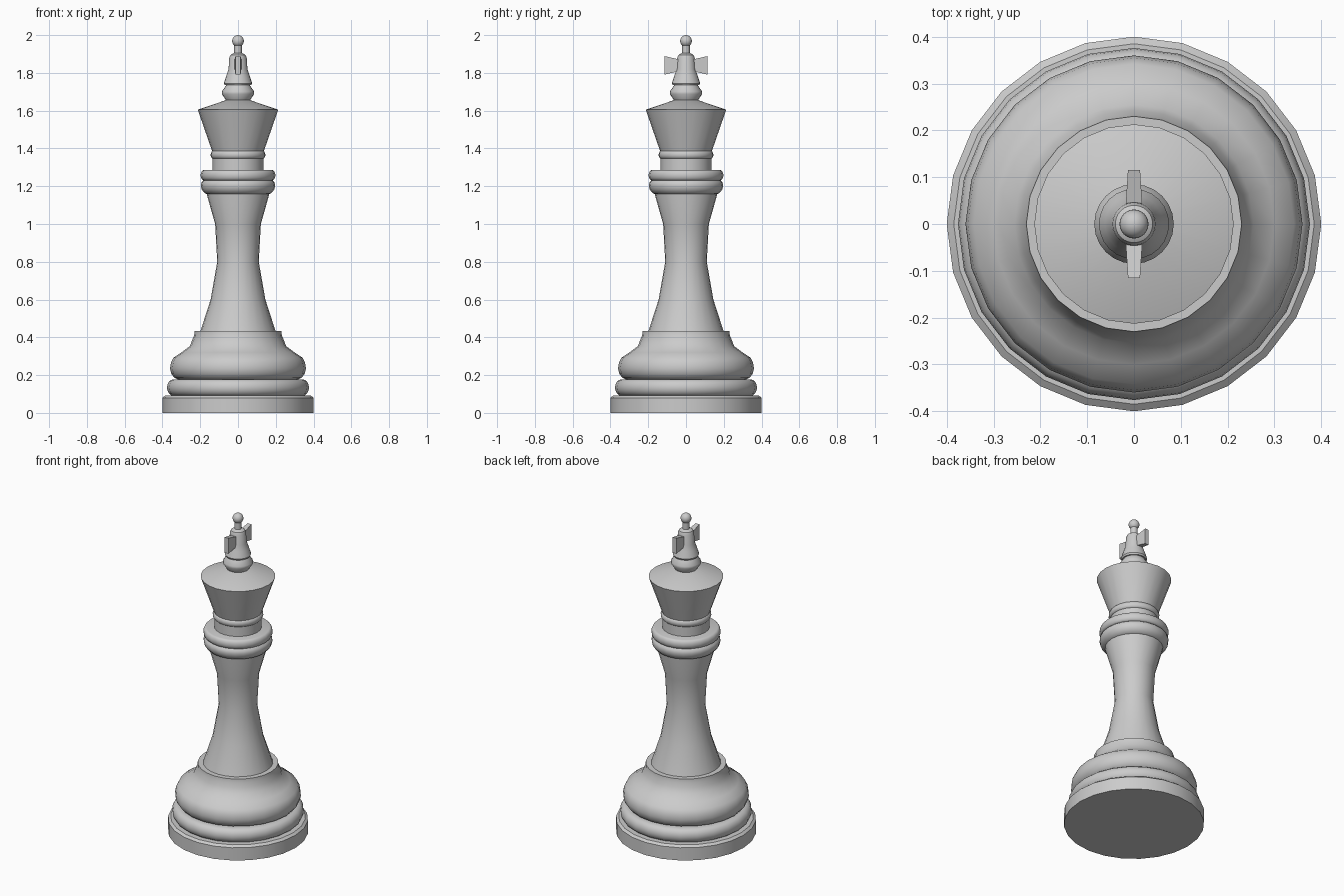
import bpy, bmesh, math

if "Cube" in bpy.data.objects:
    bpy.data.objects.remove(bpy.data.objects["Cube"])

SIDES = 24


def finish(name, bm):
    bmesh.ops.remove_doubles(bm, verts=bm.verts, dist=1e-5)
    bmesh.ops.recalc_face_normals(bm, faces=bm.faces)
    mesh = bpy.data.meshes.new(name)
    bm.to_mesh(mesh)
    bm.free()
    ob = bpy.data.objects.new(name, mesh)
    bpy.context.collection.objects.link(ob)
    bpy.ops.object.select_all(action='DESELECT')
    ob.select_set(True)
    bpy.context.view_layer.objects.active = ob
    bpy.ops.object.shade_smooth_by_angle(angle=math.radians(35))
    return ob


def lathe(name, profile):
    """Revolve (radius, height) points around z; ends close on the axis."""
    bm = bmesh.new()
    pts = [(0, profile[0][1])] + profile + [(0, profile[-1][1])]
    verts = [bm.verts.new((r, 0, z)) for r, z in pts]
    edges = [bm.edges.new(p) for p in zip(verts, verts[1:])]
    bmesh.ops.spin(bm, geom=verts + edges, cent=(0, 0, 0), axis=(0, 0, 1),
                   angle=math.tau, steps=SIDES)
    bmesh.ops.remove_doubles(bm, verts=bm.verts, dist=1e-5)
    bmesh.ops.dissolve_degenerate(bm, edges=bm.edges, dist=1e-5)
    return finish(name, bm)


def bead(r_in, r_out, z0, z1, n=8):
    """Half-round moulding from z0 to z1."""
    return [(r_in + (r_out - r_in) * math.sin(math.pi * i / n),
             (z0 + z1) / 2 - (z1 - z0) / 2 * math.cos(math.pi * i / n))
            for i in range(n + 1)]


# Stepped foot with two rounded mouldings
lathe("base_disc", [(0.40, 0), (0.40, 0.08), (0.385, 0.092), (0.34, 0.092)])
lathe("base_ring", bead(0.34, 0.376, 0.09, 0.178))
lathe("base_bulge", [(0.315, 0.176), (0.337, 0.186), (0.353, 0.207),
                     (0.36, 0.235), (0.355, 0.265), (0.342, 0.292),
                     (0.30, 0.32), (0.255, 0.353), (0.243, 0.385),
                     (0.232, 0.41), (0.23, 0.433)])

# Waisted stem
lathe("stem", [(0.20, 0.43), (0.145, 0.60), (0.11, 0.80),
               (0.121, 1.00), (0.165, 1.155), (0.165, 1.17)])

# Double collar and neck
lathe("collar_lower", [(0.155, 1.155), (0.175, 1.162), (0.192, 1.182),
                       (0.197, 1.205), (0.193, 1.222), (0.18, 1.234)])
lathe("collar_upper", bead(0.18, 0.198, 1.23, 1.286))
lathe("neck", [(0.135, 1.27), (0.135, 1.36)])
lathe("neck_ring", bead(0.13, 0.145, 1.345, 1.388))

# Flared head with a shallow cone on top
lathe("head", [(0.135, 1.38), (0.213, 1.605), (0.06, 1.657)])

# Finial: bead, bell, pin and ball
lathe("finial_bead", [(0.062, 1.652), (0.085, 1.688), (0.085, 1.702),
                      (0.062, 1.735)])
lathe("finial_bell", [(0.07, 1.735), (0.075, 1.745), (0.062, 1.785),
                      (0.05, 1.82), (0.046, 1.88), (0.04, 1.895),
                      (0.022, 1.905)])
lathe("finial_pin", [(0.02, 1.89), (0.02, 1.955)])
bm = bmesh.new()
bmesh.ops.create_uvsphere(bm, u_segments=SIDES, v_segments=12, radius=0.031)
bmesh.ops.translate(bm, verts=bm.verts, vec=(0, 0, 1.969))
finish("finial_ball", bm)

# Flared cross arms, one on each side
for side, label in ((1, "back"), (-1, "front")):
    bm = bmesh.new()
    bmesh.ops.create_cube(bm, size=2)
    for v in bm.verts:
        outer = v.co.y > 0
        v.co.x *= 0.013 if outer else 0.018
        v.co.z = 1.84 + v.co.z * (0.049 if outer else 0.031)
        v.co.y = side * (0.115 if outer else 0.035)
    finish("cross_arm_" + label, bm)
